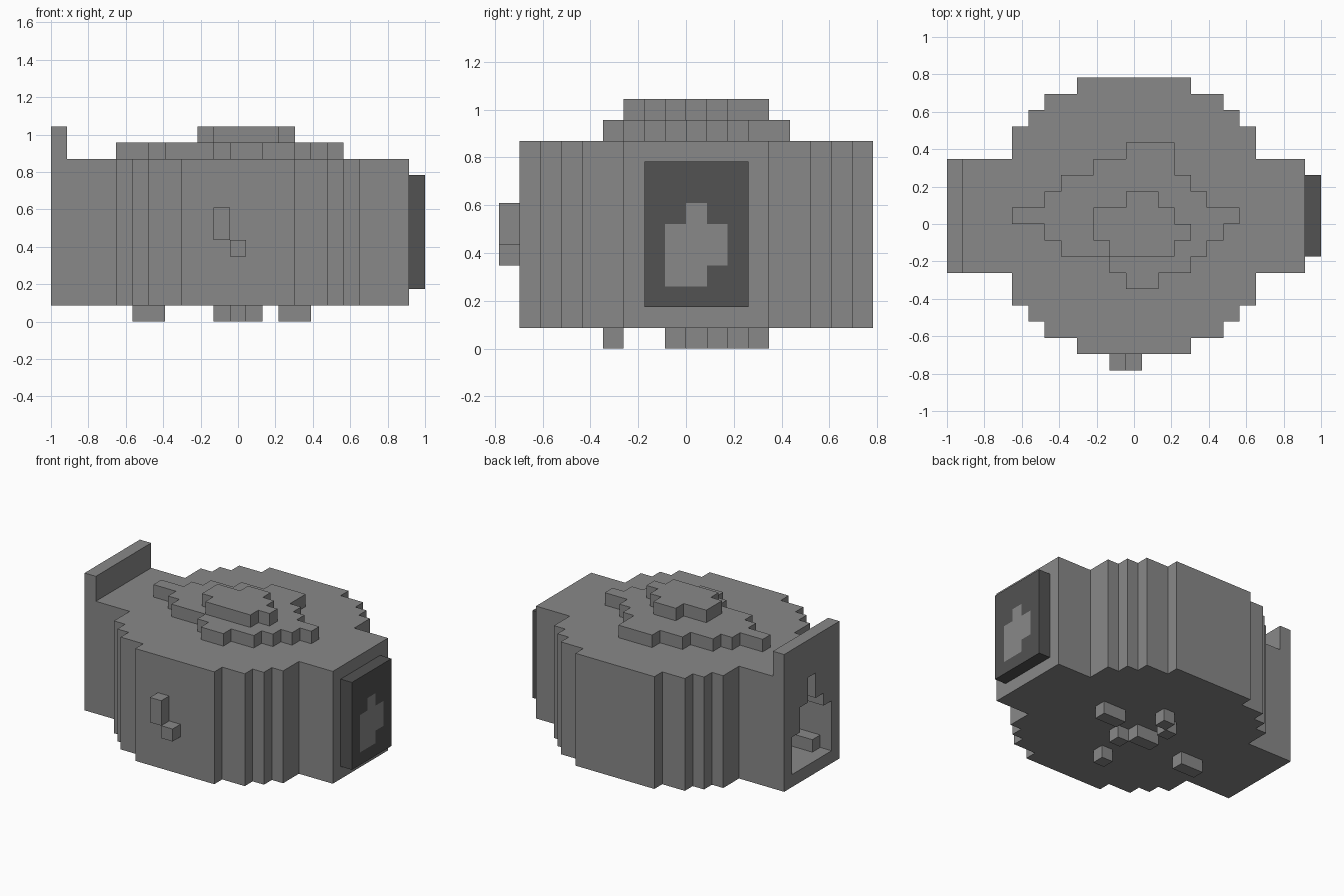
import bpy, bmesh
from mathutils import Vector

cube = bpy.data.objects.get("Cube")
if cube:
    bpy.data.objects.remove(cube, do_unlink=True)

U = 2 / 23  # size of one block


def place(i, j, k):
    return Vector(((i - 11.5) * U, (j - 9) * U, k * U))


def material(name, value):
    m = bpy.data.materials.new(name)
    m.use_nodes = True
    colour = (value, value, value, 1)
    m.diffuse_color = colour
    m.node_tree.nodes["Principled BSDF"].inputs["Base Color"].default_value = colour
    return m


grey = material("stone grey", 0.25)
dark = material("dark grey", 0.085)


def finish(name, bm, *mats):
    bmesh.ops.recalc_face_normals(bm, faces=bm.faces)
    mesh = bpy.data.meshes.new(name)
    bm.to_mesh(mesh)
    bm.free()
    for m in mats:
        mesh.materials.append(m)
    obj = bpy.data.objects.new(name, mesh)
    bpy.context.collection.objects.link(obj)
    return obj


def stepped(name, rows, lo, hi, axis="z"):
    """Extrude a stepped outline; each row is (end, left, right), stacked from rows[0]."""
    start, spans = rows[0], rows[1:]
    right, left, v = [], [], start
    for end, a, b in spans:
        right += [(b, v), (b, end)]
        left += [(a, v), (a, end)]
        v = end
    outline = right + left[::-1]
    bm = bmesh.new()
    to = (lambda p, w: place(p[0], p[1], w)) if axis == "z" else (lambda p, w: place(w, p[0], p[1]))
    face = bm.faces.new([bm.verts.new(to(p, lo)) for p in outline])
    top = bmesh.ops.extrude_face_region(bm, geom=[face])
    verts = [g for g in top["geom"] if isinstance(g, bmesh.types.BMVert)]
    bmesh.ops.translate(bm, verts=verts, vec=to((0, 0), hi) - to((0, 0), lo))
    return finish(name, bm, grey)


def box(name, x, y, z):
    return stepped(name, [y[0], (y[1], *x)], *z)


# Rounded main body with narrow ends
body = stepped("body", [1, (2, 8, 15), (3, 6, 17), (4, 5, 18), (6, 4, 19), (13, 0, 22),
                        (15, 4, 19), (16, 5, 18), (17, 6, 17), (18, 8, 15)], 1, 10)

# Stepped opening cut into the right end
cutter = stepped("opening_cutter", [2, (5, 7, 12), (6, 7, 11), (7, 8, 11), (9, 9, 10)], -1, 5, "x")
cutter.hide_render = True
cut = body.modifiers.new("opening", "BOOLEAN")
cut.operation, cut.solver, cut.object = "DIFFERENCE", "EXACT", cutter
bpy.context.view_layer.objects.active = body
bpy.ops.object.modifier_apply(modifier=cut.name)
bpy.data.objects.remove(cutter, do_unlink=True)
box("opening_ledge", (1, 5), (7, 8), (2, 3))

# Upright end fin
box("end_fin", (0, 1), (6, 13), (10, 12))

# Two raised layers on top
stepped("lower_mound", [5, (6, 11, 13), (7, 10, 15), (8, 7, 16), (9, 6, 17), (10, 4, 18),
                        (11, 6, 16), (12, 7, 15), (13, 9, 14), (14, 11, 14)], 10, 11)
stepped("upper_mound", [7, (8, 10, 14), (9, 9, 15), (10, 9, 14), (11, 11, 13)], 11, 12)

# Front knobs
box("front_knob_tall", (10, 11), (0, 1), (5, 7))
box("front_knob_small", (11, 12), (0, 1), (4, 5))

# Feet under the body
feet = {"front_foot": (11, 12, 5), "right_foot": (5, 7, 8), "left_foot": (14, 16, 10),
        "middle_foot": (10, 12, 9), "middle_foot_tip": (12, 13, 8),
        "back_foot": (11, 12, 12), "back_foot_tip": (10, 11, 11)}
for name, (x0, x1, y) in feet.items():
    box(name, (x0, x1), (y, y + 1), (0, 1))

# Dark end panel, split into cells so that a lighter mark can be coloured
bm = bmesh.new()
bmesh.ops.create_cube(bm, size=1)
low, high = place(22, 7, 2), place(23, 12, 9)
for v in bm.verts:
    v.co = (low + high) / 2 + v.co * (high - low)
for axis, lines in ((1, range(8, 12)), (2, range(3, 9))):
    for n in lines:
        normal = Vector((0, axis == 1, axis == 2))
        bmesh.ops.bisect_plane(bm, geom=bm.verts[:] + bm.edges[:] + bm.faces[:],
                               plane_co=place(0, n, n), plane_no=normal)
bm.normal_update()
mark = {3: (8, 10), 4: (8, 11), 5: (8, 11), 6: (9, 10)}  # height: span along y
for f in bm.faces:
    c = f.calc_center_median() / U
    a, b = mark.get(int(c.z), (0, 0))
    if f.normal.x > 0.5 and a < c.y + 9 < b:
        f.material_index = 1
finish("end_panel", bm, dark, grey)
